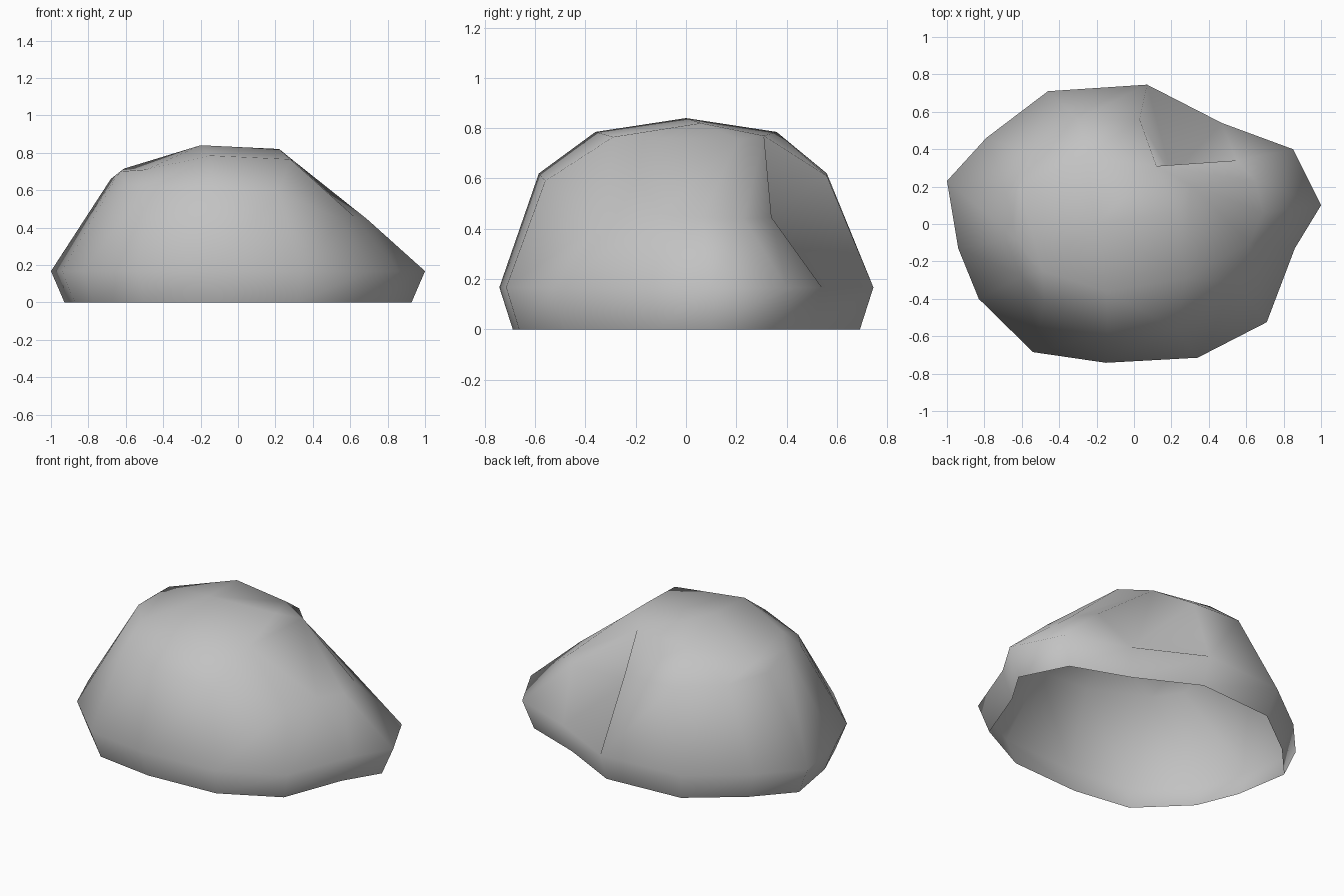
import bpy
import bmesh

default_cube = bpy.data.objects.get("Cube")
if default_cube:
    bpy.data.objects.remove(default_cube, do_unlink=True)

# Widest outline of the boulder, counter-clockwise from the nose
BELT_HEIGHT = 0.167
BASE_SCALE = 0.928
belt_outline = [
    (1, .1), (.85, .4), (.47, .54), (.07, .745), (-.46, .71), (-.79, .46), (-1, .23),
    (-.94, -.13), (-.83, -.4), (-.54, -.685), (-.15, -.742), (.34, -.715), (.71, -.525), (.86, -.13),
]
# Shoulder follows the outline point for point, low over the nose
shoulder = [
    (.69, .06, .445), (.65, .23, .44), (.55, .34, .445), (.03, .56, .61), (-.3, .56, .62),
    (-.55, .38, .63), (-.68, .16, .66), (-.63, -.08, .7), (-.6, -.28, .63), (-.48, -.42, .62),
    (-.14, -.585, .62), (.22, -.56, .59), (.55, -.31, .445), (.62, -.1, .46),
]
# Crown has half as many points, and closes on a short ridge
crown = [
    (.3, .21, .755), (.12, .31, .77), (-.26, .36, .785), (-.61, .19, .715),
    (-.49, -.25, .71), (-.15, -.36, .785), (.28, -.29, .765),
]
PEAK = (-.2, 0, .84)
RIDGE_END = (.22, .06, .82)
HOLLOW = (.2, .26, .41)


def make_material(name, color):
    material = bpy.data.materials.new(name)
    material.use_nodes = True
    material.diffuse_color = color
    material.node_tree.nodes["Principled BSDF"].inputs["Base Color"].default_value = color
    return material


def add_ring(bm, points):
    return [bm.verts.new(point) for point in points]


def bridge_equal(bm, lower, upper):
    """Join two rings of the same count with quads."""
    count = len(lower)
    for i in range(count):
        n = (i + 1) % count
        bm.faces.new((lower[i], lower[n], upper[n], upper[i]))


def bridge_half(bm, lower, upper):
    """Join a ring to one with half as many points."""
    count = len(upper)
    for j in range(count):
        left, right = upper[j], upper[(j + 1) % count]
        start, middle = lower[2 * j], lower[2 * j + 1]
        end = lower[(2 * j + 2) % len(lower)]
        bm.faces.new((left, start, middle))
        bm.faces.new((left, middle, right))
        bm.faces.new((right, middle, end))


def fan(bm, points, tip):
    """Join an open row of points to one tip."""
    for a, b in zip(points, points[1:]):
        bm.faces.new((a, b, tip))


# Boulder shell, open underneath
bm = bmesh.new()
base_ring = add_ring(bm, [(x * BASE_SCALE, y * BASE_SCALE, 0) for x, y in belt_outline])
belt_ring = add_ring(bm, [(x, y, BELT_HEIGHT) for x, y in belt_outline])
shoulder_ring = add_ring(bm, shoulder)
crown_ring = add_ring(bm, crown)
peak, ridge_end, hollow = add_ring(bm, [PEAK, RIDGE_END, HOLLOW])

bridge_equal(bm, base_ring, belt_ring)
bridge_equal(bm, belt_ring, shoulder_ring)
bridge_half(bm, shoulder_ring, crown_ring)
fan(bm, crown_ring[1:] + [ridge_end, crown_ring[1]], peak)
fan(bm, [crown_ring[-1], crown_ring[0], crown_ring[1]], ridge_end)

# Hollow in the back, between the nose and the main mass
nose_side, mass_side = shoulder_ring[2], shoulder_ring[3]
rim_edge = bm.edges.get((nose_side, mass_side))
bmesh.ops.delete(bm, geom=[rim_edge], context='EDGES')
fan(bm, [belt_ring[2], belt_ring[3], mass_side, crown_ring[1], nose_side, belt_ring[2]], hollow)

# Soft shading over the whole stone
for face in bm.faces:
    face.smooth = True

mesh = bpy.data.meshes.new("boulder")
bm.to_mesh(mesh)
bm.free()
mesh.materials.append(make_material("stone grey", (.54, .54, .54, 1)))
boulder = bpy.data.objects.new("boulder", mesh)
bpy.context.collection.objects.link(boulder)
